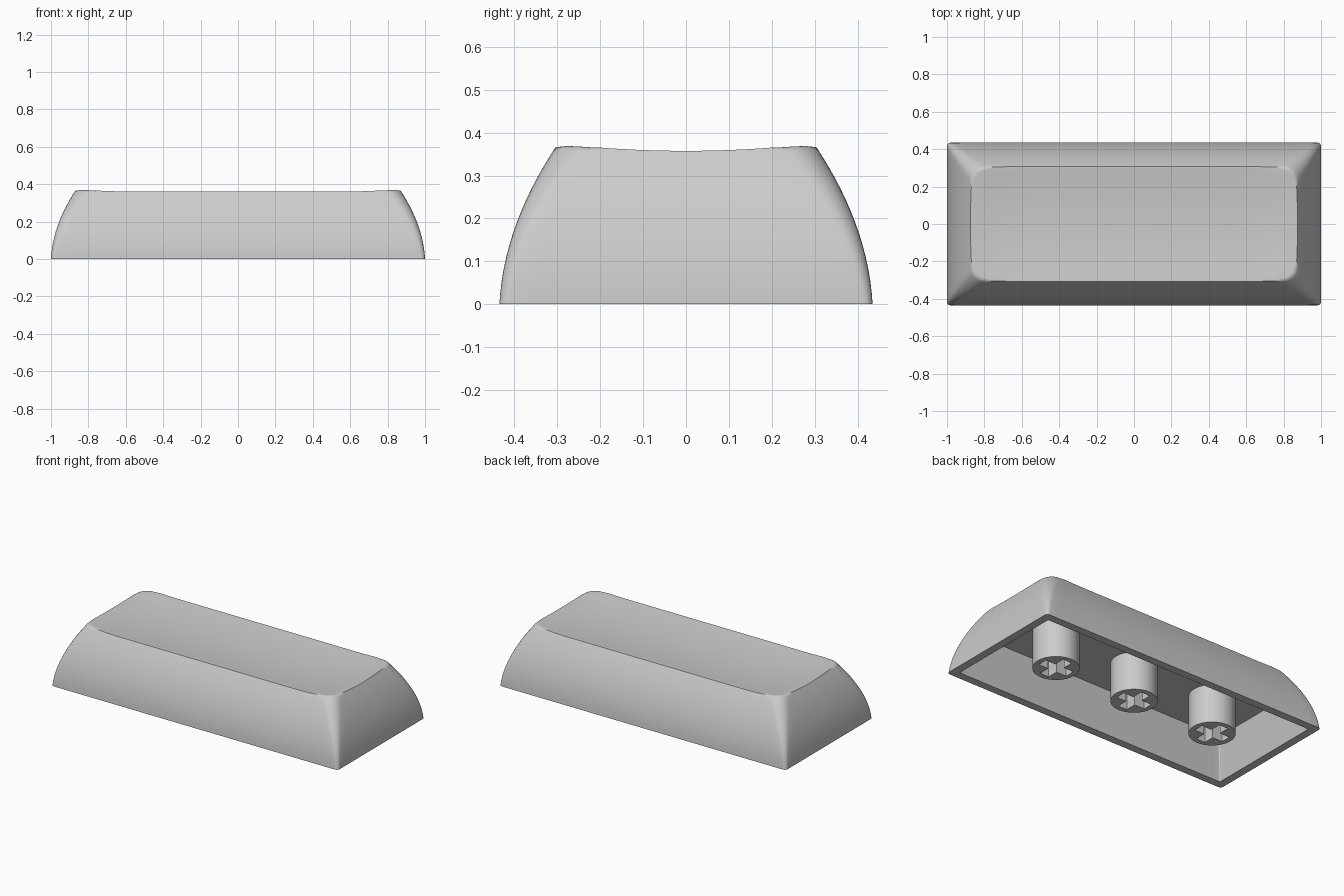
import bpy, bmesh, math
from mathutils import Matrix

if "Cube" in bpy.data.objects:
    bpy.data.objects.remove(bpy.data.objects["Cube"])

grey = bpy.data.materials.new("light_grey_plastic")
grey.use_nodes = True
grey.diffuse_color = (0.6, 0.6, 0.6, 1)
grey.node_tree.nodes["Principled BSDF"].inputs["Base Color"].default_value = (0.6, 0.6, 0.6, 1)

HALF_X, HALF_Y = 1.0, 0.435
TOP_Z, TAPER = 0.375, 0.137
LONG_CUTS, SHORT_CUTS, ARC = 36, 14, 6
SIDE_RINGS = 14


def dish(x, y):
    """Scooped top: a trough along x that turns up at both ends."""
    end = max(abs(x) - 0.6, 0)
    return 0.342 + 0.205 * (end * end + y * y)


def inset(z):
    """How far the curved sides have drawn in at height z."""
    t = z / TOP_Z
    return TAPER * (0.15 * t + 0.85 * t * t)


def ring(hx, hy, r):
    """Rounded rectangle with a fixed point count."""
    corners = []
    for i, (sx, sy) in enumerate([(1, 1), (-1, 1), (-1, -1), (1, -1)]):
        arc = []
        for k in range(ARC + 1):
            a = math.pi / 2 * (i + k / ARC)
            arc.append((sx * (hx - r) + r * math.cos(a), sy * (hy - r) + r * math.sin(a)))
        corners.append(arc)
    pts = []
    for i, arc in enumerate(corners):
        pts += arc
        (x0, y0), (x1, y1) = arc[-1], corners[(i + 1) % 4][0]
        cuts = SHORT_CUTS if i % 2 else LONG_CUTS
        pts += [(x0 + (x1 - x0) * k / cuts, y0 + (y1 - y0) * k / cuts) for k in range(1, cuts)]
    return pts


def side_ring(f):
    """Ring of the outer wall at fraction f of the local wall height."""
    r = 0.02 + 0.055 * f
    out = []
    for i in range(len(ring(HALF_X, HALF_Y, r))):
        z = f * 0.36
        for _ in range(4):
            d = inset(z)
            x, y = ring(HALF_X - d, HALF_Y - d, r)[i]
            z = f * dish(x, y)
        out.append((x, y, z))
    return out


def flat_ring(hx, hy, z):
    return [(x, y, z) for x, y in ring(hx, hy, 0.006)]


def finish(name, bm, angle=35):
    bmesh.ops.recalc_face_normals(bm, faces=bm.faces)
    mesh = bpy.data.meshes.new(name)
    bm.to_mesh(mesh)
    bm.free()
    mesh.materials.append(grey)
    ob = bpy.data.objects.new(name, mesh)
    bpy.context.collection.objects.link(ob)
    smooth(ob, angle)
    return ob


def smooth(ob, angle=35):
    bpy.ops.object.select_all(action="DESELECT")
    ob.select_set(True)
    bpy.context.view_layer.objects.active = ob
    bpy.ops.object.shade_smooth_by_angle(angle=math.radians(angle))


# Cap shell: ceiling, inner walls, rim, outer walls, scooped top
loops = [flat_ring(0.89, 0.32, 0.24), flat_ring(0.95, 0.385, 0)]
loops += [side_ring(i / SIDE_RINGS) for i in range(SIDE_RINGS + 1)]
edge = loops[-1]
for s in (0.9, 0.78, 0.66, 0.54, 0.42, 0.3, 0.18, 0.06):
    loops.append([(x * s, y * s, dish(x * s, y * s)) for x, y, _ in edge])

bm = bmesh.new()
rows = [[bm.verts.new(p) for p in loop] for loop in loops]
for a, b in zip(rows, rows[1:]):
    for i in range(len(a)):
        j = (i + 1) % len(a)
        bm.faces.new((a[i], a[j], b[j], b[i]))
bm.faces.new(rows[0])
bm.faces.new(rows[-1])

# Soften the edge around the scoop
lip = rows[SIDE_RINGS + 2]
lip_edges = [bm.edges.get((lip[i - 1], lip[i])) for i in range(len(lip))]
bmesh.ops.bevel(bm, geom=lip_edges, offset=0.014, segments=4, profile=0.5, affect="EDGES")
finish("cap_shell", bm)


# Stems with cross-shaped sockets
def box(name, sx, sy, sz):
    b = bmesh.new()
    bmesh.ops.create_cube(b, size=1, matrix=Matrix.Diagonal((sx, sy, sz, 1)))
    return finish(name, b)


b = bmesh.new()
bmesh.ops.create_cone(b, cap_ends=True, segments=48, radius1=0.132, radius2=0.132,
                      depth=0.25, matrix=Matrix.Translation((0, 0, 0.125)))
stem = finish("stem_centre", b)
for size in ((0.2, 0.062), (0.062, 0.2)):
    cutter = box("socket_cutter", size[0], size[1], 0.38)
    cutter.hide_render = True
    mod = stem.modifiers.new("socket", "BOOLEAN")
    mod.operation, mod.solver, mod.object = "DIFFERENCE", "EXACT", cutter
    bpy.context.view_layer.objects.active = stem
    bpy.ops.object.modifier_apply(modifier=mod.name)
    bpy.data.objects.remove(cutter)
smooth(stem)

for name, x in (("stem_left", 0.57), ("stem_right", -0.57)):
    copy = stem.copy()
    copy.name = name
    copy.location.x = x
    bpy.context.collection.objects.link(copy)
